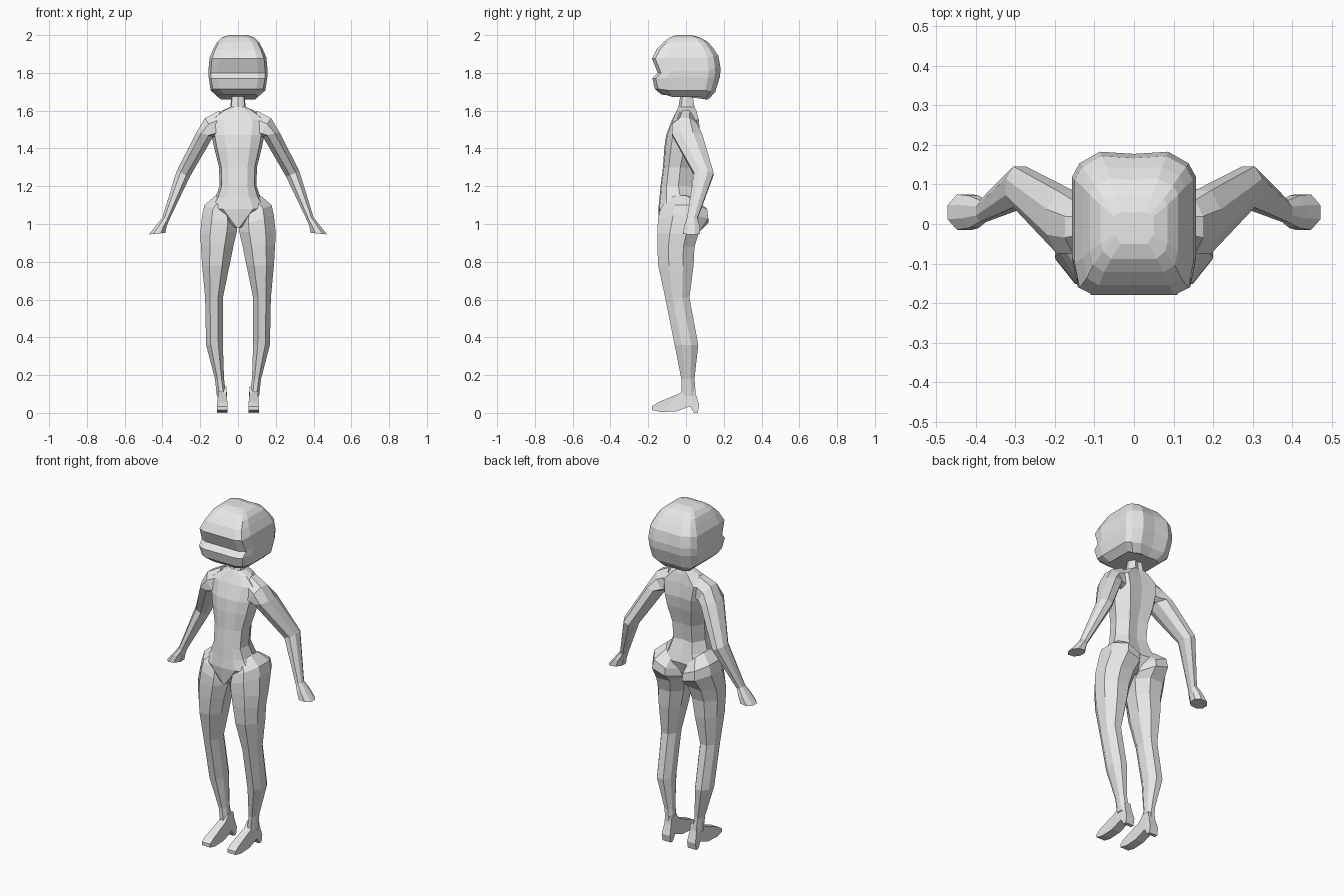
import bpy, bmesh

grey = bpy.data.materials.new("plain_grey")
grey.diffuse_color = (0.8, 0.8, 0.8, 1)


def finish(name, bm, mirror=False):
    bmesh.ops.recalc_face_normals(bm, faces=bm.faces)
    mesh = bpy.data.meshes.new(name)
    bm.to_mesh(mesh)
    bm.free()
    mesh.materials.append(grey)
    obj = bpy.data.objects.new(name, mesh)
    bpy.context.collection.objects.link(obj)
    if mirror:
        obj.modifiers.new("other_side", 'MIRROR')
    return obj


def loft(name, rings, mirror=False):
    """Skin a list of equal-length point rings and cap both ends."""
    bm = bmesh.new()
    loops = [[bm.verts.new(p) for p in ring] for ring in rings]
    n = len(loops[0])
    for a, b in zip(loops, loops[1:]):
        for i in range(n):
            j = (i + 1) % n
            bm.faces.new((a[i], a[j], b[j], b[i]))
    bm.faces.new(loops[0])
    bm.faces.new(loops[-1])
    return finish(name, bm, mirror)


def symmetric(half):
    """Close a half ring whose first and last points lie on x = 0."""
    return half + [(-x, y, z) for x, y, z in half[-2:0:-1]]


def limb_ring(xi, zi, xo, zo, yf, yb):
    """Eight-sided section between an inner and an outer point."""
    ring = []
    for s, t in ((-1, -.4), (-.45, -1), (.45, -1), (1, -.4),
                 (1, .4), (.45, 1), (-.45, 1), (-1, .4)):
        u, v = (s + 1) / 2, (t + 1) / 2
        ring.append((xi + (xo - xi) * u, yf + (yb - yf) * v, zi + (zo - zi) * u))
    return ring


# Head: rounded block with a recessed band across the face
head = []
for zf, zb, w, yf, yb in (
        (1.685, 1.66, .105, -.13, .12), (1.715, 1.70, .145, -.165, .155),
        (1.77, 1.78, .155, -.178, .18), (1.80, 1.825, .157, -.15, .183),
        (1.875, 1.89, .15, -.18, .172), (1.925, 1.93, .13, -.155, .145),
        (1.96, 1.965, .112, -.122, .115), (1.987, 1.987, .085, -.088, .075),
        (2.0, 2.0, .05, -.05, .03)):
    zm = (zf + zb) / 2
    head.append(symmetric([
        (0, yf, zf), (.68 * w, yf, zf), (.92 * w, yf + .018, zf),
        (w, yf * .55, zm), (w, yb * .65, zm),
        (.88 * w, yb * .84, zb), (.55 * w, yb, zb), (0, yb * .97, zb)]))
loft("head", head)

# Torso: neck, sloping shoulders, waist, and wedge down to the crotch
torso = []
for z, w, yf, ym, yb in (
        (1.68, .035, -.03, .005, .035), (1.62, .04, -.04, .005, .045),
        (1.60, .085, -.05, .005, .055), (1.55, .155, -.075, 0, .068),
        (1.47, .14, -.105, 0, .075), (1.40, .125, -.115, -.01, .065),
        (1.30, .10, -.122, -.03, .04), (1.20, .098, -.135, -.04, .03),
        (1.14, .12, -.14, -.03, .05), (1.08, .16, -.147, -.02, .07),
        (.98, .015, -.14, -.04, .03)):
    torso.append(symmetric([
        (0, yf, z), (.5 * w, yf + .006, z), (.88 * w, (yf * 2 + ym) / 3, z),
        (w, ym, z), (.62 * w, yb, z), (0, yb - .008, z)]))
loft("torso", torso)

# Arms: shoulder, elbow bent backward, wrist and flared hand
loft("arms", [limb_ring(*r) for r in (
    (.05, 1.45, .10, 1.60, -.05, .05), (.10, 1.45, .175, 1.56, -.075, .06),
    (.13, 1.465, .22, 1.485, -.075, .085), (.255, 1.25, .325, 1.28, .042, .146),
    (.365, 1.02, .40, 1.035, .005, .06), (.377, .99, .435, .99, -.01, .072),
    (.385, .953, .472, .945, -.015, .075))], mirror=True)

# Legs: buttock and hip, thigh, knee, calf, ankle
loft("legs", [limb_ring(*r) for r in (
    (.03, 1.08, .12, 1.15, -.10, .05), (.012, 1.03, .178, 1.10, -.135, .112),
    (.004, .99, .19, 1.045, -.148, .118), (.006, .96, .20, .95, -.152, .068),
    (.025, .88, .196, .88, -.152, .045), (.045, .78, .19, .78, -.147, .04),
    (.08, .61, .174, .61, -.11, .018), (.08, .36, .169, .36, -.06, .065),
    (.074, .18, .122, .18, -.025, .045), (.062, .09, .112, .09, -.025, .052)
)], mirror=True)

# Feet: side outline with raised arch and small heel, given width
outline = ((-.18, .015), (-.18, .035), (-.15, .055), (-.03, .105), (.0, .14),
           (.045, .14), (.052, .10), (.07, .04), (.062, .0), (.042, .0),
           (.022, .035), (-.05, .008), (-.13, .004))
bm = bmesh.new()
sides = []
for edge in (-1, 1):
    half = [.027 if z < .06 else .022 for y, z in outline]
    sides.append([bm.verts.new((.083 + edge * h, y, z))
                  for h, (y, z) in zip(half, outline)])
count = len(outline)
caps = [bm.faces.new(s) for s in sides]
for i in range(count):
    j = (i + 1) % count
    bm.faces.new((sides[0][i], sides[0][j], sides[1][j], sides[1][i]))
bmesh.ops.triangulate(bm, faces=caps)
finish("feet", bm, mirror=True)
